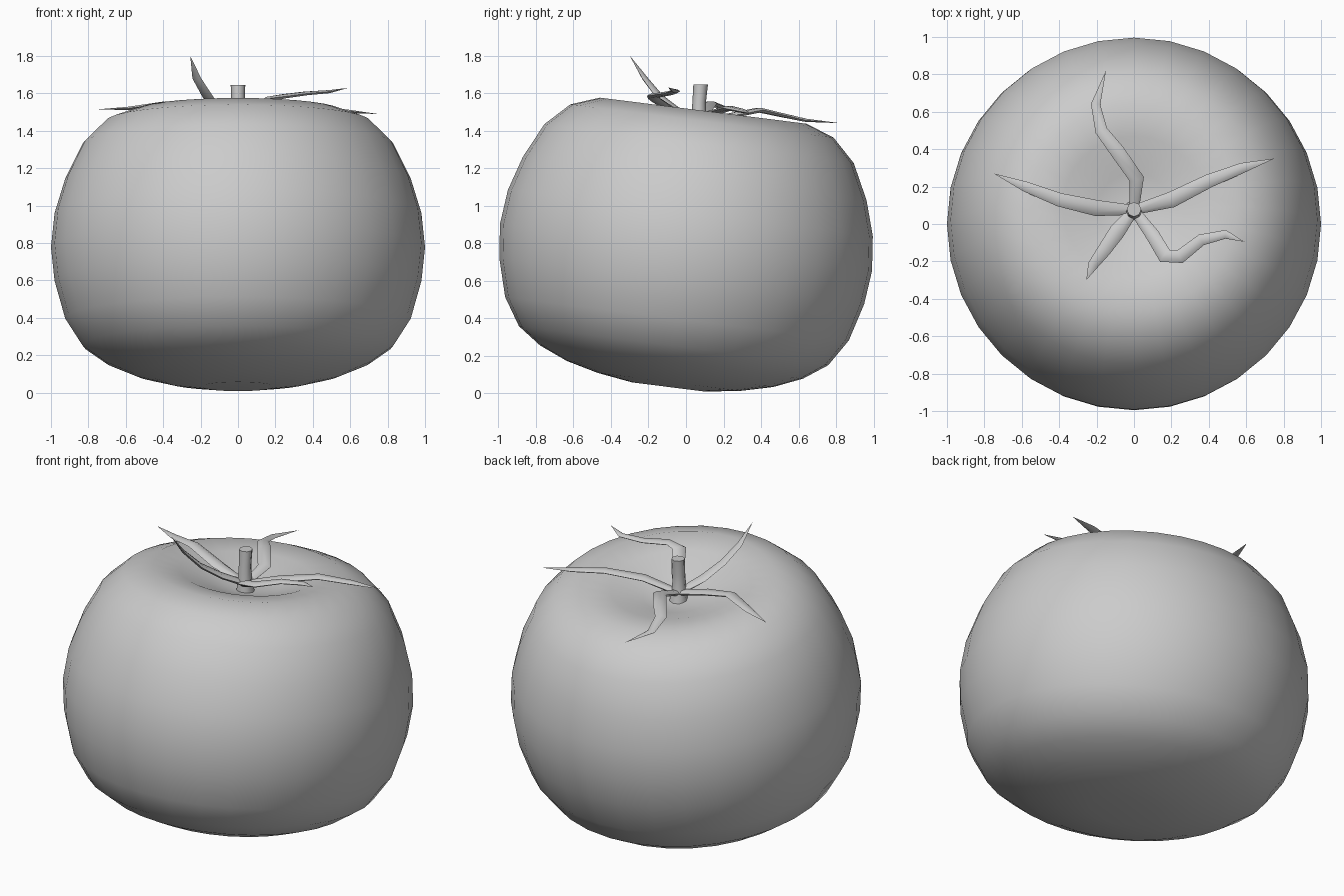
import bpy, bmesh, math
from mathutils import Vector, Matrix

if "Cube" in bpy.data.objects:
    bpy.data.objects.remove(bpy.data.objects["Cube"])


def finish(name, bm):
    bmesh.ops.recalc_face_normals(bm, faces=bm.faces)
    mesh = bpy.data.meshes.new(name)
    bm.to_mesh(mesh)
    bm.free()
    obj = bpy.data.objects.new(name, mesh)
    bpy.context.collection.objects.link(obj)
    bpy.ops.object.select_all(action='DESELECT')
    obj.select_set(True)
    bpy.context.view_layer.objects.active = obj
    bpy.ops.object.shade_smooth_by_angle(angle=math.radians(50))
    return obj


def skin(bm, rings, start=None, end=None):
    # bridge vertex rings, closing the ends with a pole or a cap
    rows = [[bm.verts.new(p) for p in ring] for ring in rings]
    n = len(rows[0])
    for a, b in zip(rows, rows[1:]):
        for i in range(n):
            j = (i + 1) % n
            bm.faces.new((a[i], a[j], b[j], b[i]))
    for row, pole in ((rows[0], start), (rows[-1], end)):
        if pole is None:
            bm.faces.new(row)
        else:
            v = bm.verts.new(pole)
            for i in range(n):
                bm.faces.new((row[i], row[(i + 1) % n], v))


# Fruit: 32 x 16 sphere layout with reshaped ring heights, tilted backwards
heights = [-.75, -.723, -.68, -.616, -.528, -.383, -.18, .0,
           .185, .37, .558, .68, .735, .715, .645]
rings = []
for k, h in enumerate(heights, 1):
    r = math.sin(math.pi * k / 16)
    rings.append([Vector((r * math.cos(math.tau * i / 32),
                          r * math.sin(math.tau * i / 32), h)) for i in range(32)])
bm = bmesh.new()
skin(bm, rings, (0, 0, -.745), (0, 0, .605))
tilt = Matrix.Translation((0, 0, .777)) @ Matrix.Rotation(math.radians(-7.2), 4, 'X')
bmesh.ops.transform(bm, matrix=tilt, verts=bm.verts)
finish("fruit_body", bm)

# Stem: short tapered stub standing in the dimple
bm = bmesh.new()
stem = [(.075, 1.37, .055), (.068, 1.45, .042), (.07, 1.55, .036), (.078, 1.645, .039)]
skin(bm, [[Vector((r * math.cos(math.tau * i / 8), y + r * math.sin(math.tau * i / 8), z))
           for i in range(8)] for y, z, r in stem])
finish("stem", bm)

# Sepals: flattened tapering strips curling out from the stem base
base = (0, .075, 1.43)
sepals = {
    "back": [base, (.015, .24, 1.48), (-.09, .39, 1.51), (-.175, .5, 1.485),
             (-.205, .64, 1.455), (-.15, .82, 1.44)],
    "right": [base, (.2, .13, 1.49), (.4, .23, 1.52), (.58, .3, 1.505), (.75, .35, 1.49)],
    "left": [base, (-.2, .085, 1.49), (-.4, .13, 1.545), (-.58, .2, 1.52), (-.75, .27, 1.515)],
    "front_right": [base, (.1, -.06, 1.5), (.165, -.17, 1.57), (.245, -.175, 1.585),
                    (.36, -.085, 1.6), (.49, -.055, 1.61), (.59, -.095, 1.63)],
    "front_left": [base, (-.09, -.04, 1.5), (-.16, -.14, 1.58), (-.22, -.22, 1.68),
                   (-.255, -.3, 1.8)],
}
for name, path in sepals.items():
    pts = [Vector(p) for p in path]
    rings = []
    for i, p in enumerate(pts[:-1]):
        t = (pts[i + 1] - pts[max(i - 1, 0)]).normalized()
        side = t.cross(Vector((0, 0, 1))).normalized()
        up = side.cross(t)
        f = i / (len(pts) - 1)
        w = .026 + .045 * f / .3 * .45 if f < .3 else .048 * (1 - f) ** .4
        h = .016 * (1.1 - .6 * f)
        rings.append([p + side * w * math.cos(math.tau * k / 6)
                      + up * h * math.sin(math.tau * k / 6) for k in range(6)])
    bm = bmesh.new()
    skin(bm, rings, None, pts[-1])
    finish("sepal_" + name, bm)
